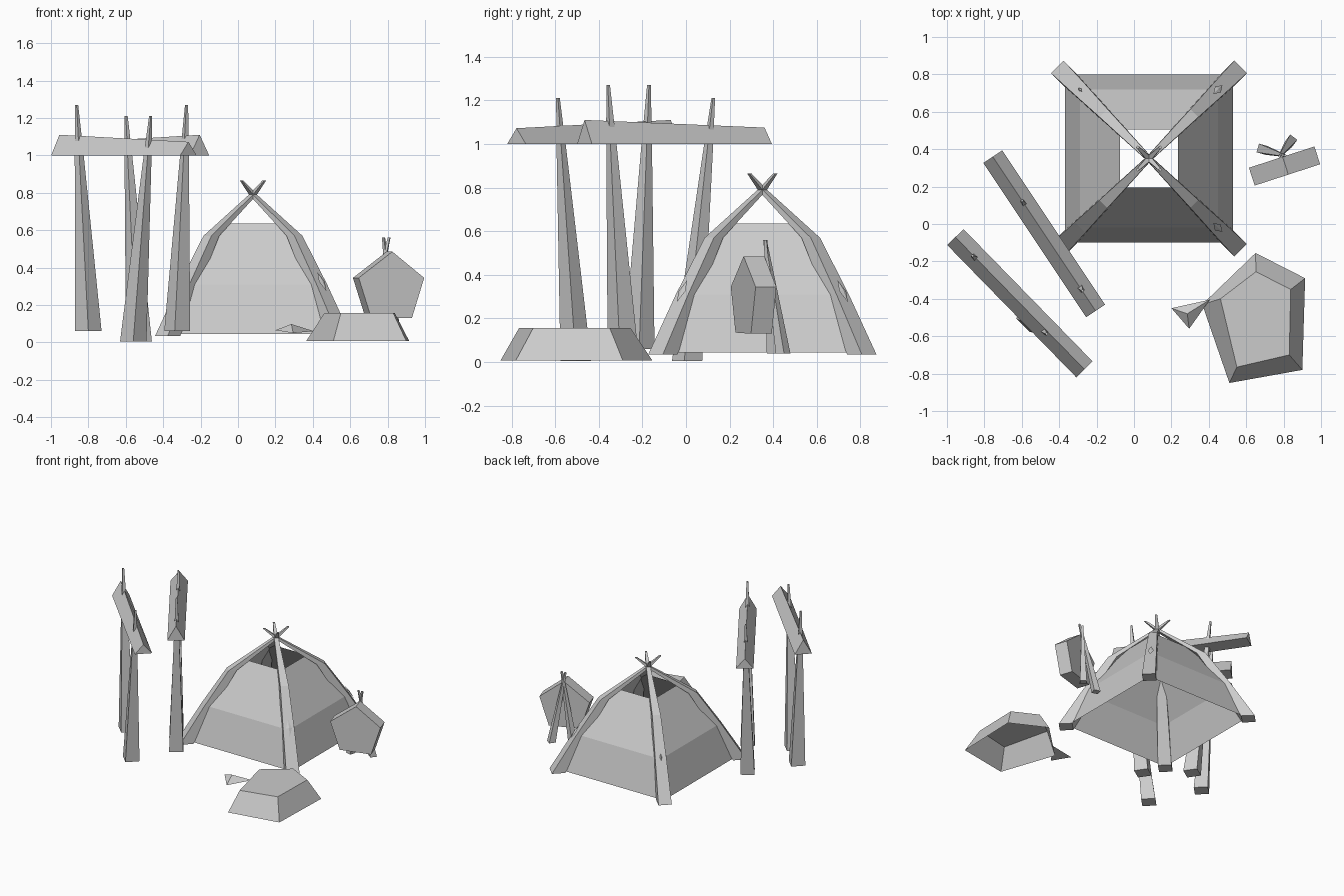
import bpy
from math import cos, sin, pi, sqrt, atan2, radians
from mathutils import Vector

if "Cube" in bpy.data.objects:
    bpy.data.objects.remove(bpy.data.objects["Cube"])


def make(name, verts, faces):
    me = bpy.data.meshes.new(name)
    me.from_pydata([tuple(v) for v in verts], [], faces)
    me.update()
    ob = bpy.data.objects.new(name, me)
    bpy.context.collection.objects.link(ob)
    return ob


def loft(name, rings, cap_start=True, cap_end=True):
    """Skin a list of equal-length vertex rings."""
    n = len(rings[0])
    verts = [v for r in rings for v in r]
    faces = [(k * n + i, k * n + (i + 1) % n, (k + 1) * n + (i + 1) % n, (k + 1) * n + i)
             for k in range(len(rings) - 1) for i in range(n)]
    if cap_start:
        faces.append(tuple(reversed(range(n))))
    if cap_end:
        faces.append(tuple(range(len(verts) - n, len(verts))))
    return make(name, verts, faces)


def square(c, w, ang):
    """Horizontal square of side w around c, turned by ang."""
    r = w / sqrt(2)
    return [(c[0] + r * cos(ang + pi / 4 + i * pi / 2),
             c[1] + r * sin(ang + pi / 4 + i * pi / 2), c[2]) for i in range(4)]


def stick(name, stations, ang):
    """Tapered square pole through (point, width) stations."""
    return loft(name, [square(c, w, ang) for c, w in stations])


# Tent cover: open four-sided shell with a smoke hole
TX, TY = 0.08, 0.35
loft("tent_cover", [square((TX, TY, z), 2 * h, 0) for h, z in
                    ((0.45, 0.045), (0.368, 0.31), (0.155, 0.635))], False, False)

# Tent poles: bent, crossing above the smoke hole
for i, (sx, sy) in enumerate(((1, 1), (1, -1), (-1, 1), (-1, -1))):
    stick(f"tent_pole_{i}", [((TX + sx * o, TY + sy * o, z), w) for o, z, w in
          ((0.456, 0.035, 0.095), (0.34, 0.31, 0.08), (0.222, 0.57, 0.06),
           (0.0, 0.79, 0.03), (-0.06, 0.865, 0.014))],
          atan2(sy, sx))

# Wood knots on the outer faces of three poles
for i, (sx, sy, o, s) in enumerate(((1, 1, 0.36, 1), (1, -1, 0.36, 1), (-1, 1, 0.36, 0.4))):
    out = Vector((sx, sy, 0)).normalized()
    along = (out * -0.19 + Vector((0, 0, 0.285))).normalized()
    side = out.cross(Vector((0, 0, 1)))
    c = Vector((TX + sx * o, TY + sy * o, 0.325)) + out * 0.012
    nrm = (out * 0.285 + Vector((0, 0, 0.19))).normalized()
    make(f"pole_knot_{i}", [c + along * 0.06 * s, c + side * 0.022 * s, c - along * 0.06 * s,
                            c - side * 0.022 * s, c + nrm * 0.006],
         [(0, 1, 4), (1, 2, 4), (2, 3, 4), (3, 0, 4)])


# Rack beams: triangular logs, thicker at one end
def beam(name, a, b, ha, hb, w=0.122):
    a, b = Vector((*a, 1.0)), Vector((*b, 1.0))
    side = (b - a).normalized().cross(Vector((0, 0, 1))) * w / 2
    return loft(name, [[p - side, p + side, p + Vector((0, 0, h))]
                       for p, h in ((a, ha), (b, hb))])


beam("rack_beam_outer", (-0.955, -0.07), (-0.265, -0.777), 0.11, 0.072)
beam("rack_beam_inner", (-0.755, 0.36), (-0.205, -0.465), 0.075, 0.11)

# Rack posts: tapered and leaning inward along the beam
for name, base, tip, ang in (
        ("rack_post_outer_back", (-0.80, -0.215, 0.06), (-0.863, -0.17, 1.27), radians(-45)),
        ("rack_post_outer_front", (-0.56, -0.505, 0.005), (-0.467, -0.587, 1.21), radians(-45)),
        ("rack_post_inner_back", (-0.53, 0.005, 0.005), (-0.598, 0.125, 1.21), radians(-56)),
        ("rack_post_inner_front", (-0.325, -0.29, 0.06), (-0.275, -0.357, 1.27), radians(-56))):
    mid = Vector(base).lerp(Vector(tip), 0.8)
    stick(name, [(base, 0.1), (mid, 0.032), (tip, 0.012)], ang)

# Upright pentagonal board
u = Vector((cos(radians(18)), sin(radians(18)), 0))
n = Vector((-u.y, u.x, 0))
profile = [(-0.115, 0.135), (0.115, 0.13), (0.184, 0.345), (0.005, 0.485), (-0.184, 0.345)]
centre = Vector((0.805, 0.31, 0))
loft("pentagon_board", [[centre + u * x + n * d + Vector((0, 0, z)) for x, z in profile]
                        for d in (-0.05, 0.05)])

# Board props: two crossed sticks behind it
stick("board_prop_left", [((0.685, 0.40, 0.04), 0.048), ((0.808, 0.365, 0.56), 0.012)], radians(-16))
stick("board_prop_right", [((0.84, 0.445, 0.04), 0.048), ((0.778, 0.362, 0.56), 0.012)], radians(53))

# Low shell in front: pentagonal, open below
base = [(0.365, -0.43), (0.51, -0.85), (0.90, -0.78), (0.915, -0.29), (0.65, -0.155)]
top = [(0.462, -0.40), (0.55, -0.765), (0.83, -0.70), (0.838, -0.35), (0.652, -0.255)]
loft("shell_body", [[(*p, 0.008) for p in base], [(*p, 0.157) for p in top]], False, True)

# Shell tail: small flared wedge
make("shell_tail", [(0.20, -0.45, 0.065), (0.295, -0.56, 0.05), (0.285, -0.48, 0.098),
                    (0.405, -0.405, 0.06)],
     [(0, 1, 2), (1, 3, 2), (3, 0, 2), (0, 3, 1)])
